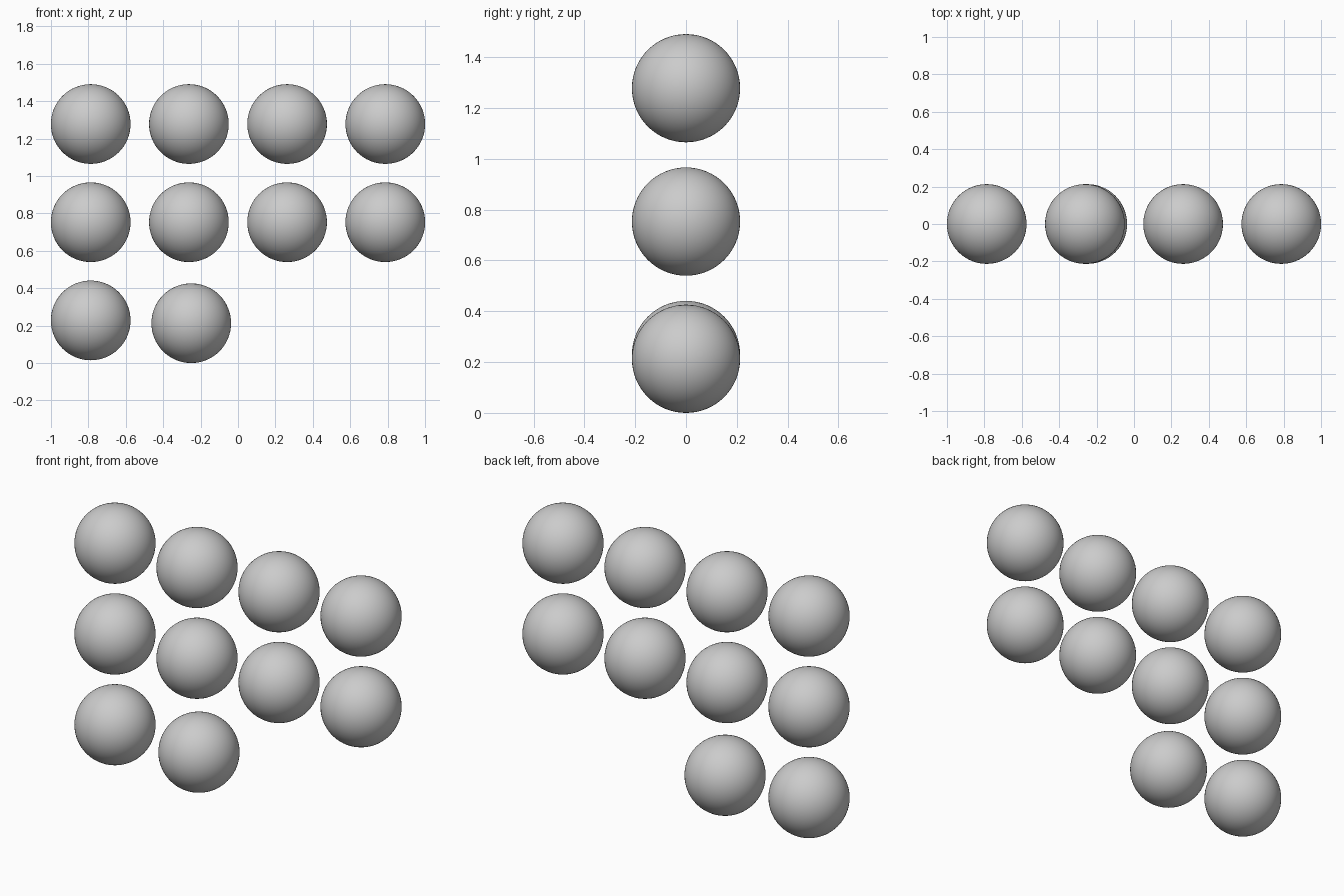
import bpy

cube = bpy.data.objects.get("Cube")
if cube:
    bpy.data.objects.remove(cube, do_unlink=True)

RADIUS = 0.213
SPACING = 0.525
TOP_ROW = 1.278

# Plain grey shared by every ball
grey = bpy.data.materials.new("light_grey")
grey.use_nodes = True
grey.diffuse_color = (0.6, 0.6, 0.6, 1)
grey.node_tree.nodes["Principled BSDF"].inputs["Base Color"].default_value = (0.6, 0.6, 0.6, 1)


def add_ball(name, x, z):
    bpy.ops.mesh.primitive_uv_sphere_add(segments=64, ring_count=32, radius=RADIUS, location=(x, 0, z))
    ball = bpy.context.object
    ball.name = name
    ball.data.materials.append(grey)
    bpy.ops.object.shade_smooth()


# Two full rows of four, and a single ball starting the bottom row
for i in range(9):
    row, column = divmod(i, 4)
    add_ball(f"ball_row{row + 1}_{column + 1}", (column - 1.5) * SPACING, TOP_ROW - row * SPACING)

# Last ball sits slightly off the grid and touches the ground
add_ball("ball_row3_2", -0.25, RADIUS)
